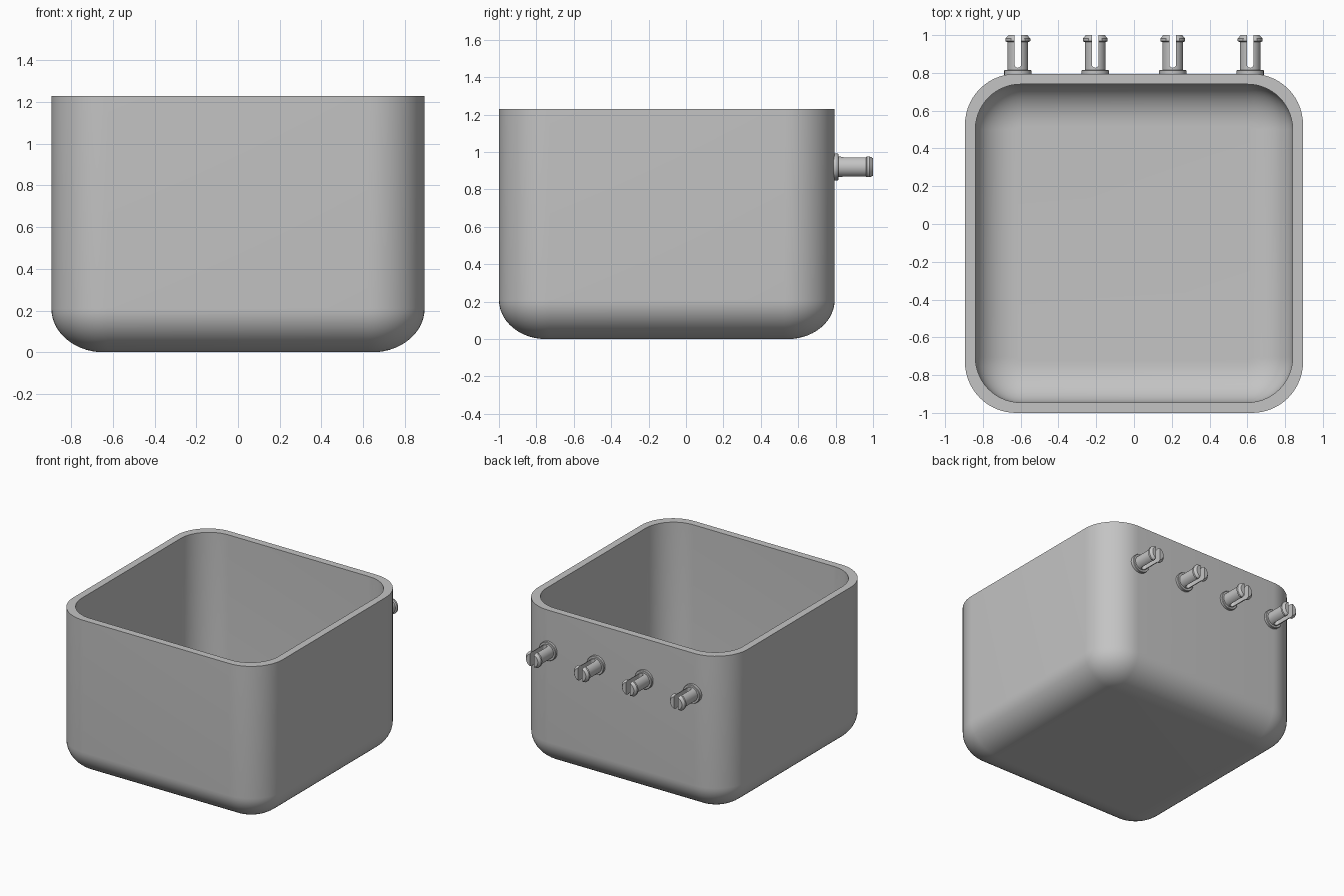
import bpy, bmesh
from math import sin, cos, pi, radians
from mathutils import Matrix

if "Cube" in bpy.data.objects:
    bpy.data.objects.remove(bpy.data.objects["Cube"], do_unlink=True)

grey = bpy.data.materials.new("plain grey")
grey.use_nodes = True
colour = (0.55, 0.55, 0.55, 1)
grey.diffuse_color = colour
grey.node_tree.nodes["Principled BSDF"].inputs["Base Color"].default_value = colour

HALF_X, Y_FRONT, Y_BACK, HEIGHT = 0.895, -1.0, 0.795, 1.23
WALL = 0.055


def finish(bm, name, angle=35):
    bmesh.ops.recalc_face_normals(bm, faces=bm.faces)
    mesh = bpy.data.meshes.new(name)
    bm.to_mesh(mesh)
    bm.free()
    mesh.materials.append(grey)
    mesh.shade_smooth()
    mesh.set_sharp_from_angle(angle=radians(angle))
    obj = bpy.data.objects.new(name, mesh)
    bpy.context.collection.objects.link(obj)
    return obj


def skin(bm, rings):
    """Bridge closed rings of points and cap both ends."""
    loops = [[bm.verts.new(p) for p in ring] for ring in rings]
    for a, b in zip(loops, loops[1:]):
        for i in range(len(a)):
            j = (i + 1) % len(a)
            bm.faces.new((a[i], a[j], b[j], b[i]))
    bm.faces.new(loops[0])
    bm.faces.new(loops[-1])


def rounded_ring(inset, radius, z, steps=14):
    """Rounded rectangle, inset from the outer walls of the tub."""
    hx = HALF_X - inset - radius
    hy = (Y_BACK - Y_FRONT) / 2 - inset - radius
    yc = (Y_BACK + Y_FRONT) / 2
    ring = []
    for q, (sx, sy) in enumerate(((1, 1), (-1, 1), (-1, -1), (1, -1))):
        for k in range(steps + 1):
            a = (q + k / steps) * pi / 2
            ring.append((sx * hx + radius * cos(a), yc + sy * hy + radius * sin(a), z))
    return ring


def shell(inset, radius, floor, bend, rise, steps=14):
    """Rings from the floor up the curved base to the rim."""
    rings = []
    for k in range(steps + 1):
        a = k / steps * pi / 2
        d = bend * (1 - sin(a))
        rings.append(rounded_ring(inset + d, radius - d, floor + rise * (1 - cos(a))))
    return rings + [rounded_ring(inset, radius, HEIGHT)]


# Open tub: outer skin up, over the rim, inner skin down
bm = bmesh.new()
outer = shell(0, 0.27, 0, 0.25, 0.21)
inner = shell(WALL, 0.24, WALL, 0.22, 0.18)
skin(bm, outer + inner[::-1])
finish(bm, "tub")


def lathe(name, profile, clamp=1.0, sides=32):
    """Turn (radius, y) points about the y axis, flattened above and below."""
    bm = bmesh.new()
    rings = []
    for r, y in profile:
        angles = [2 * pi * i / sides for i in range(sides)]
        rings.append([(r * cos(a), y, max(-clamp, min(clamp, r * sin(a)))) for a in angles])
    skin(bm, rings)
    return finish(bm, name)


# Snap peg: shaft with a lipped head, flat above and below
R = 0.055
peg = lathe("snap_peg", [(R, 0.78), (R, 0.963), (0.066, 0.968), (0.066, 0.982), (0.05, 1.0)], R)
collar = lathe("peg_collar", [(0.072, 0.78), (0.072, 0.812), (0.069, 0.816)])

# Slot with a round end, cut through the peg
bm = bmesh.new()
w = 0.018
outline = [(w * cos(a), 0.845 + w * sin(a)) for a in [pi + pi * k / 10 for k in range(11)]]
outline += [(w, 1.1), (-w, 1.1)]
skin(bm, [[(x, y, z) for x, y in outline] for z in (-0.1, 0.1)])
cutter = finish(bm, "slot_cutter")
cutter.hide_render = True
cut = peg.modifiers.new("slot", "BOOLEAN")
cut.operation = "DIFFERENCE"
cut.solver = "EXACT"
cut.object = cutter
bpy.context.view_layer.update()
cut_mesh = bpy.data.meshes.new_from_object(peg.evaluated_get(bpy.context.evaluated_depsgraph_get()))
peg.modifiers.clear()
peg.data = cut_mesh
cut_mesh.set_sharp_from_angle(angle=radians(35))
bpy.data.objects.remove(cutter, do_unlink=True)

# Row of four pegs along the back wall
for part in (peg, collar):
    for i in range(4):
        obj = part if i == 0 else part.copy()
        if i:
            bpy.context.collection.objects.link(obj)
            obj.name = f"{part.name}_{i + 1}"
        obj.location = (-0.615 + 0.41 * i, 0, 0.92)
